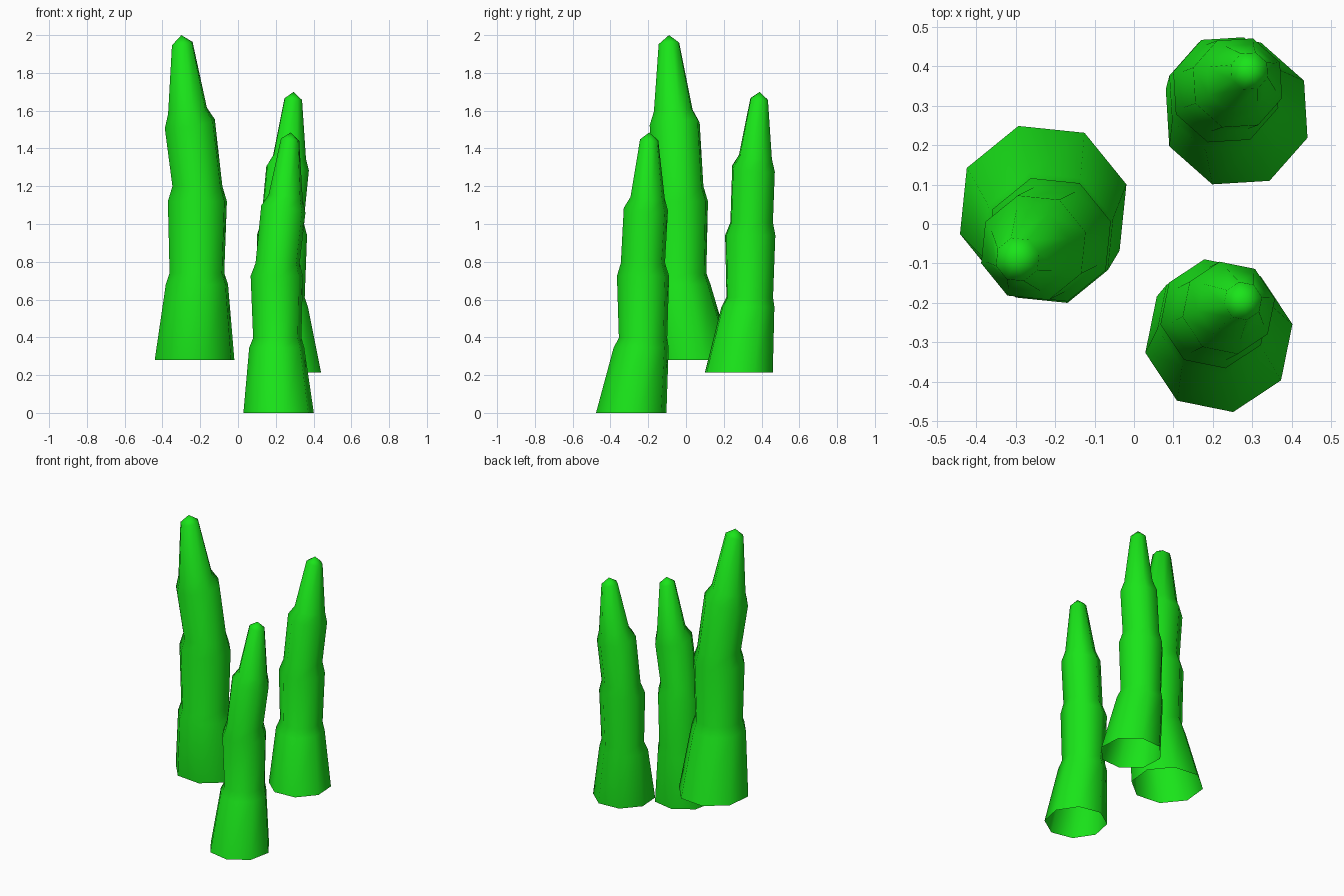
import bpy, bmesh
from math import cos, sin, radians

if "Cube" in bpy.data.objects:
    bpy.data.objects.remove(bpy.data.objects["Cube"])

SIDES = 8
# shared profile: height, radius (for the tallest stalk), tilt of the ring
PROFILE = [(0, .22, 0), (.40, .172, 0), (.46, .151, 0), (.84, .163, 0), (.92, .138, 0),
           (1.25, .138, .17), (1.32, .107, .15), (1.675, .057, .15)]
HEIGHT = 1.72

green = bpy.data.materials.new("green")
green.diffuse_color = (0.01, 0.78, 0.01, 1)
green.use_nodes = True
green.node_tree.nodes["Principled BSDF"].inputs["Base Color"].default_value = green.diffuse_color


def stalk(name, base_z, scale, phase, lean, centres):
    """Jointed tapering stalk with an open base; centres = (x, y) per ring plus tip."""
    bm = bmesh.new()
    rings = []
    for (h, r, tilt), (cx, cy) in zip(PROFILE, centres):
        ring = []
        for i in range(SIDES):
            a = radians(phase + 360 * i / SIDES)
            dx, dy = r * scale * cos(a), r * scale * sin(a)
            drop = tilt * (dx * lean[0] + dy * lean[1])
            ring.append(bm.verts.new((cx + dx, cy + dy, base_z + h * scale - drop)))
        rings.append(ring)
    for lo, hi in zip(rings, rings[1:]):
        for i in range(SIDES):
            j = (i + 1) % SIDES
            bm.faces.new((lo[i], lo[j], hi[j], hi[i]))
    # pointed cap
    tip = bm.verts.new((*centres[-1], base_z + HEIGHT * scale))
    for i in range(SIDES):
        bm.faces.new((rings[-1][i], rings[-1][(i + 1) % SIDES], tip))
    for f in bm.faces:
        f.smooth = True
    me = bpy.data.meshes.new(name)
    bm.to_mesh(me)
    bm.free()
    me.materials.append(green)
    bpy.context.collection.objects.link(bpy.data.objects.new(name, me))


# tall left stalk
stalk("tall_stalk", .28, 1, 16.6, (-.9, -.6),
      [(-.23, .0375), (-.2175, -.035), (-.2175, -.037), (-.215, -.04), (-.215, -.04),
       (-.255, -.06), (-.2675, -.0675), (-.295, -.09), (-.30, -.09)])
# rear right stalk
stalk("rear_stalk", .215, .863, 26, (.8, .6),
      [(.26, .28), (.23, .3275), (.23, .3375), (.2325, .34), (.235, .3475),
       (.2625, .3575), (.2725, .3675), (.2925, .3875), (.295, .39)])
# front right stalk
stalk("front_stalk", 0, .863, 11, (.9, .5),
      [(.215, -.29), (.205, -.2375), (.208, -.2275), (.205, -.2275), (.21, -.228),
       (.24, -.2125), (.252, -.203), (.276, -.195), (.28, -.195)])
